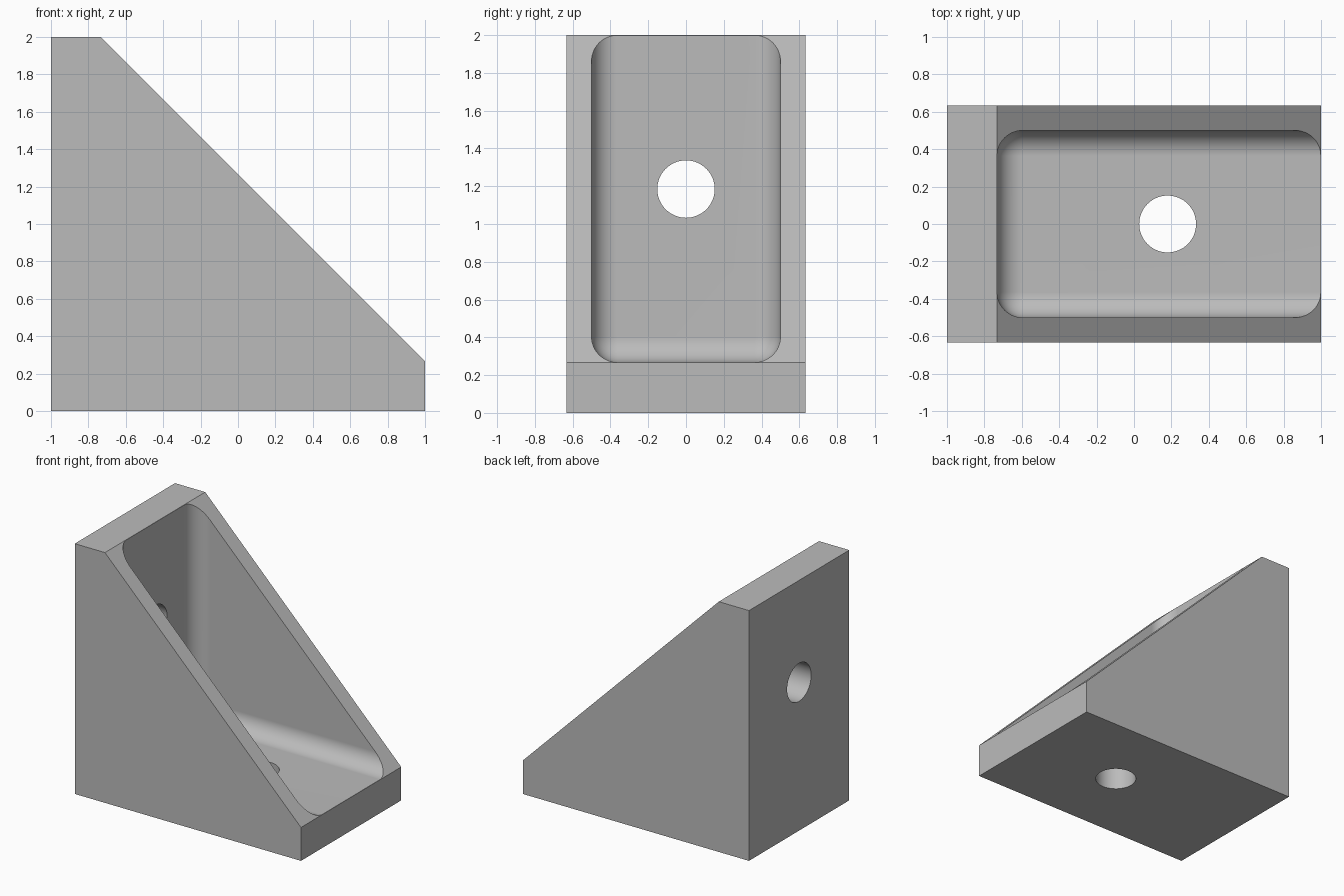
import bpy, bmesh, math
from mathutils import Matrix

if "Cube" in bpy.data.objects:
    bpy.data.objects.remove(bpy.data.objects["Cube"])

HALF_W = 0.633   # half width of the bracket
WALL = 0.267     # thickness of back plate and foot plate
POCKET_W = 0.5   # half width of the pocket
FILLET = 0.136
HOLE_R = 0.152

grey = bpy.data.materials.new("plain grey")
grey.diffuse_color = (0.5, 0.5, 0.5, 1)
grey.use_nodes = True
grey.node_tree.nodes["Principled BSDF"].inputs["Base Color"].default_value = grey.diffuse_color


def make_object(name, bm):
    bmesh.ops.recalc_face_normals(bm, faces=bm.faces)
    mesh = bpy.data.meshes.new(name)
    bm.to_mesh(mesh)
    bm.free()
    mesh.materials.append(grey)
    ob = bpy.data.objects.new(name, mesh)
    bpy.context.collection.objects.link(ob)
    return ob


def hole_cutter(name, matrix):
    bm = bmesh.new()
    bmesh.ops.create_cone(bm, cap_ends=True, segments=64, radius1=HOLE_R,
                          radius2=HOLE_R, depth=0.6, matrix=matrix)
    return make_object(name, bm)


# Bracket body: side profile extruded across the width
bm = bmesh.new()
profile = [(-1, 0), (1, 0), (1, WALL), (WALL - 1, 2), (-1, 2)]
face = bm.faces.new([bm.verts.new((x, -HALF_W, z)) for x, z in profile])
ext = bmesh.ops.extrude_face_region(bm, geom=[face])
bmesh.ops.translate(bm, vec=(0, 2 * HALF_W, 0),
                    verts=[v for v in ext["geom"] if isinstance(v, bmesh.types.BMVert)])
bracket = make_object("corner_bracket", bm)

# Pocket cutter: rounded box, its corner set in the angle of the bracket
x0, z0, size = WALL - 0.999, WALL + 0.001, 3.0
bm = bmesh.new()
bmesh.ops.create_cube(bm, size=1, matrix=Matrix.Translation((x0 + size / 2, 0, z0 + size / 2))
                      @ Matrix.Diagonal((size, 2 * POCKET_W, size, 1)))
bmesh.ops.bevel(bm, geom=bm.edges[:], offset=FILLET, segments=12, profile=0.5, affect='EDGES')
pocket = make_object("pocket_cutter", bm)

# Screw holes through the foot plate and the back plate
foot_hole = hole_cutter("foot_hole_cutter", Matrix.Translation((0.18, 0, 0.13)))
back_hole = hole_cutter("back_hole_cutter", Matrix.Translation((-0.87, 0, 1.185))
                        @ Matrix.Rotation(math.pi / 2, 4, 'Y'))

# Cut the body, then apply
bpy.context.view_layer.objects.active = bracket
bracket.select_set(True)
for cutter in (pocket, foot_hole, back_hole):
    mod = bracket.modifiers.new("cut", 'BOOLEAN')
    mod.operation = 'DIFFERENCE'
    mod.solver = 'EXACT'
    mod.object = cutter
    bpy.ops.object.modifier_apply(modifier=mod.name)
    bpy.data.objects.remove(cutter)

# Smooth fillets and holes, flat plates
bpy.ops.object.select_all(action='DESELECT')
bracket.select_set(True)
bpy.ops.object.shade_smooth_by_angle(angle=math.radians(30))
weighted = bracket.modifiers.new("flat_plates", 'WEIGHTED_NORMAL')
weighted.keep_sharp = True
